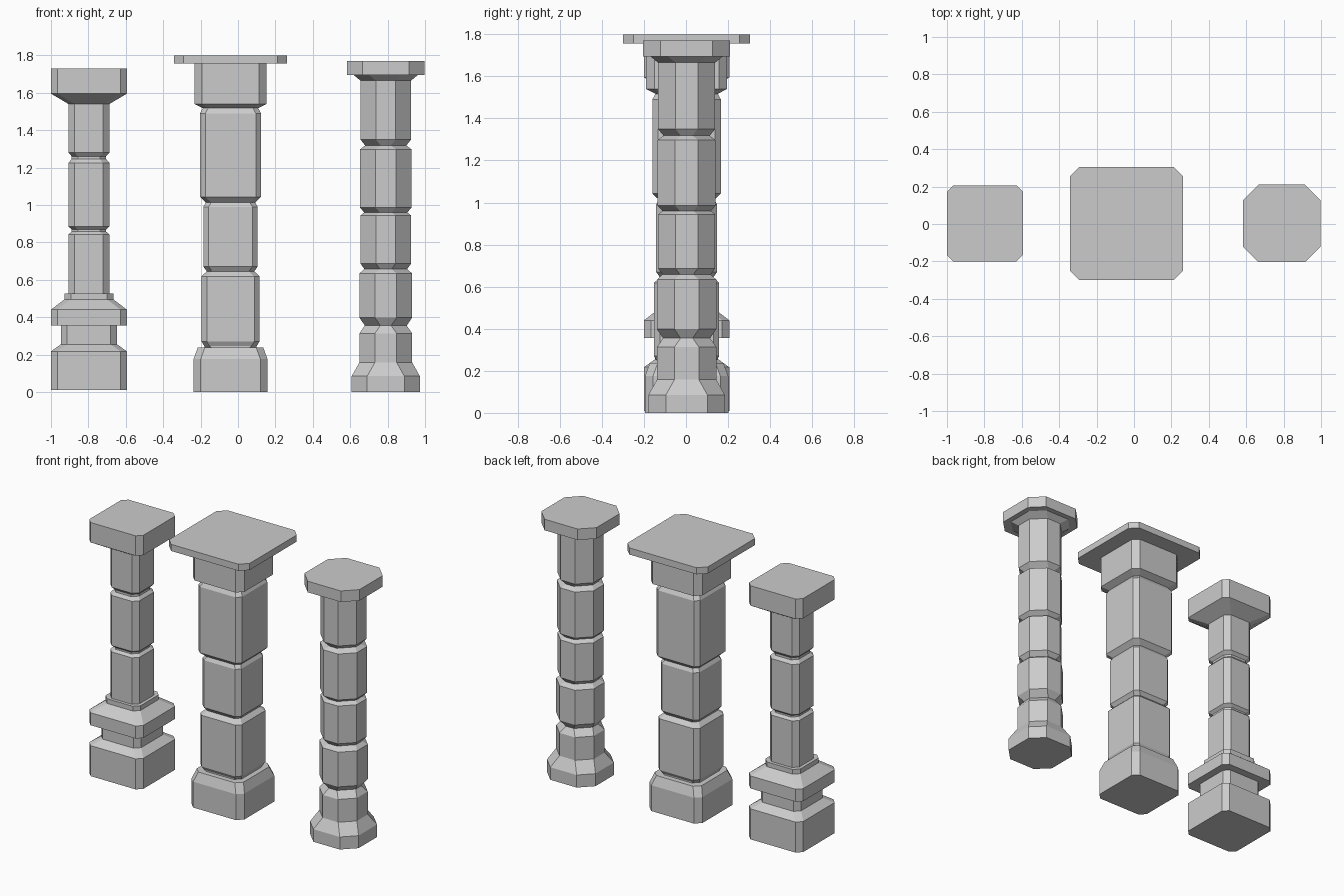
import bpy, bmesh


def column(name, cx, profile):
    """Loft chamfered squares; profile rows are (z, half width, corner cut)."""
    bm = bmesh.new()
    rings = []
    for z, w, c in profile:
        f = w - c
        pts = [(w, -f), (w, f), (f, w), (-f, w), (-w, f), (-w, -f), (-f, -w), (f, -w)]
        rings.append([bm.verts.new((x, y, z)) for x, y in pts])
    bm.faces.new(rings[0][::-1])
    bm.faces.new(rings[-1])
    for a, b in zip(rings, rings[1:]):
        for i in range(8):
            j = (i + 1) % 8
            bm.faces.new((a[i], a[j], b[j], b[i]))
    bmesh.ops.recalc_face_normals(bm, faces=bm.faces)
    me = bpy.data.meshes.new(name)
    bm.to_mesh(me)
    bm.free()
    ob = bpy.data.objects.new(name, me)
    ob.location = (cx, 0.003, 0)
    bpy.context.collection.objects.link(ob)


def rows(cut, *pairs):
    return [(z, w, cut) for z, w in pairs]


# left column: tall stepped pedestal, slim shaft with two grooves, block capital
column("pedestal_column", -0.797, rows(
    0.034,
    (0.01, 0.203), (0.217, 0.203), (0.255, 0.15), (0.355, 0.15),
    (0.355, 0.203), (0.44, 0.203), (0.495, 0.131), (0.527, 0.131),
    (0.527, 0.11), (0.842, 0.11), (0.857, 0.092), (0.868, 0.092), (0.885, 0.11),
    (1.225, 0.11), (1.245, 0.092), (1.26, 0.092), (1.28, 0.11),
    (1.54, 0.11), (1.595, 0.203), (1.73, 0.203)))

# middle column: wide stacked blocks with a broad thin slab on top
column("wide_column", -0.04, rows(
    0.038,
    (0, 0.198), (0.175, 0.198), (0.238, 0.175), (0.238, 0.14))
    + rows(0.028,
    (0.245, 0.14), (0.27, 0.155), (0.618, 0.155), (0.645, 0.127),
    (0.67, 0.145), (0.99, 0.145), (1.013, 0.132), (1.043, 0.163),
    (1.49, 0.163), (1.517, 0.148))
    + rows(0.04, (1.54, 0.193), (1.755, 0.193))
    + rows(0.05, (1.755, 0.302), (1.8, 0.302)))

# right column: octagonal drums, flared foot and octagonal cap
column("octagonal_column", 0.79, rows(
    0.083,
    (0, 0.182), (0.085, 0.182), (0.158, 0.141), (0.313, 0.141), (0.355, 0.112),
    (0.398, 0.141), (0.633, 0.141), (0.658, 0.115), (0.687, 0.136),
    (0.943, 0.136), (0.96, 0.115), (0.985, 0.138), (1.297, 0.138),
    (1.318, 0.11), (1.35, 0.136), (1.665, 0.136), (1.695, 0.172),
    (1.695, 0.207), (1.77, 0.207)))
